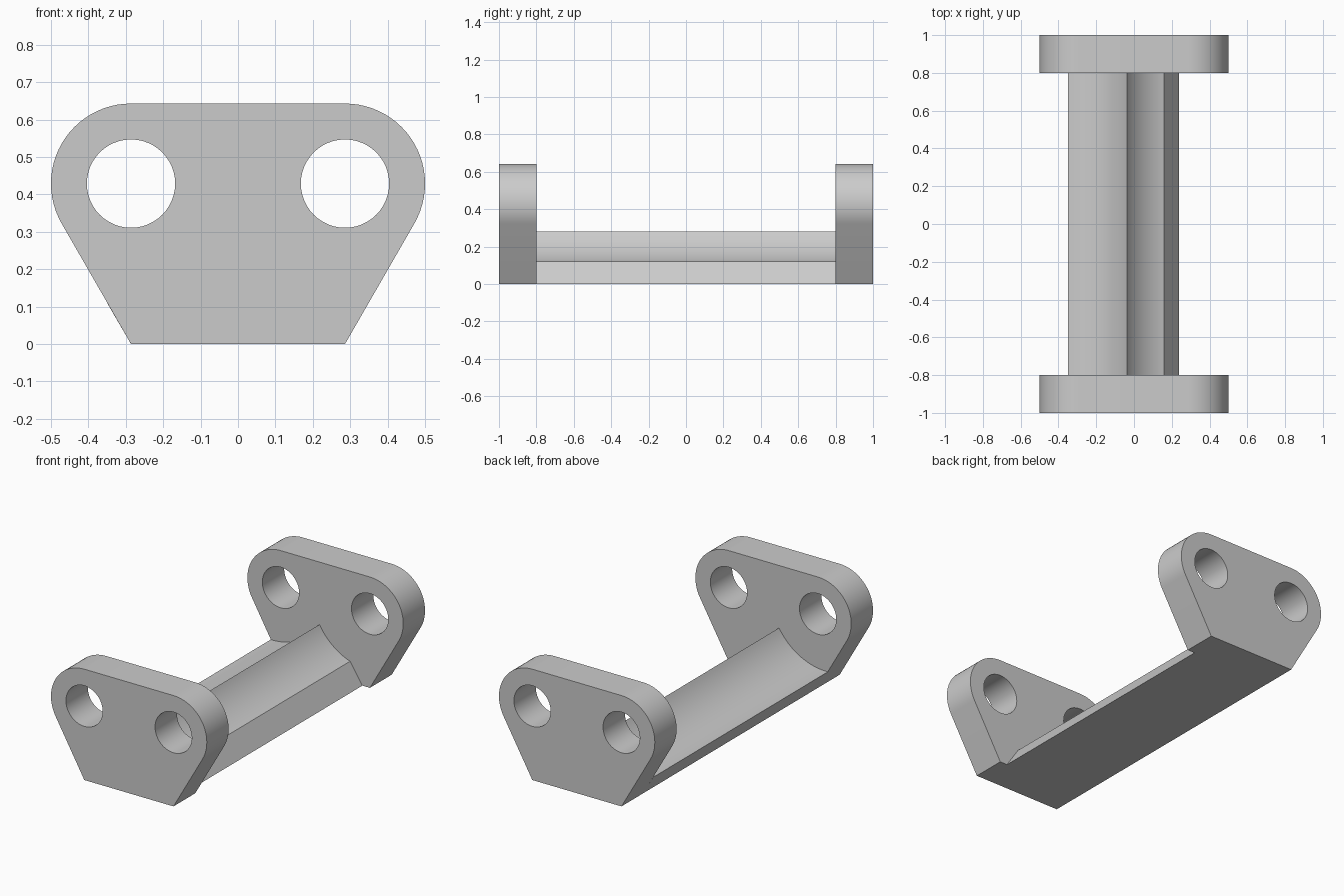
import bpy, bmesh
from math import sin, cos, pi, radians, asin
from mathutils import Vector, Matrix

if "Cube" in bpy.data.objects:
    bpy.data.objects.remove(bpy.data.objects["Cube"], do_unlink=True)

grey = bpy.data.materials.new("grey")
grey.use_nodes = True
colour = (0.6, 0.6, 0.6, 1)
grey.diffuse_color = colour
grey.node_tree.nodes["Principled BSDF"].inputs["Base Color"].default_value = colour


def arc(cx, cz, r, start, end, steps):
    """Points along a circular arc, angles in degrees."""
    angles = [radians(start + (end - start) * i / steps) for i in range(steps + 1)]
    return [(cx + r * cos(a), cz + r * sin(a)) for a in angles]


def hollow_curve(p, q, r, steps=20):
    """Arc from p to q that sags below the chord with radius r."""
    p, q = Vector(p), Vector(q)
    chord = q - p
    half = chord.length / 2
    up = Vector((-chord.y, chord.x)).normalized()
    if up.y < 0:
        up = -up
    centre = (p + q) / 2 + up * (r * r - half * half) ** 0.5
    a, b = p - centre, q - centre
    turn = 2 * asin(half / r) * (1 if a.cross(b) > 0 else -1)
    pts = [centre + Matrix.Rotation(turn * i / steps, 2) @ a for i in range(steps + 1)]
    return [tuple(v) for v in pts]


def extrude_profile(name, loops, depth, y):
    """Fill x-z outlines (later loops are holes) and extrude along y."""
    curve = bpy.data.curves.new(name, "CURVE")
    curve.dimensions = "2D"
    curve.fill_mode = "BOTH"
    curve.extrude = depth / 2
    for loop in loops:
        spline = curve.splines.new("POLY")
        spline.points.add(len(loop) - 1)
        for point, (x, z) in zip(spline.points, loop):
            point.co = (x, z, 0, 1)
        spline.use_cyclic_u = True
    temp = bpy.data.objects.new(name + " outline", curve)
    bpy.context.collection.objects.link(temp)
    bpy.context.view_layer.update()
    mesh = bpy.data.meshes.new_from_object(temp.evaluated_get(bpy.context.evaluated_depsgraph_get()))
    bpy.data.objects.remove(temp, do_unlink=True)
    # Weld the caps to the sides and stand the profile upright
    bm = bmesh.new()
    bm.from_mesh(mesh)
    bmesh.ops.remove_doubles(bm, verts=bm.verts, dist=0.0001)
    bmesh.ops.transform(bm, matrix=Matrix.Translation((0, y, 0)) @ Matrix.Rotation(pi / 2, 4, "X"), verts=bm.verts)
    bmesh.ops.recalc_face_normals(bm, faces=bm.faces)
    bm.to_mesh(mesh)
    bm.free()
    mesh.materials.clear()
    mesh.materials.append(grey)
    obj = bpy.data.objects.new(name, mesh)
    bpy.context.collection.objects.link(obj)
    bpy.ops.object.select_all(action="DESELECT")
    obj.select_set(True)
    bpy.context.view_layer.objects.active = obj
    bpy.ops.object.shade_smooth_by_angle(angle=radians(25))
    return obj


# End plates: rounded upper corners, tapered base, two through holes
hole_x, hole_z, corner_r, hole_r = 0.286, 0.429, 0.214, 0.118
right_side = [(hole_x, 0)] + arc(hole_x, hole_z, corner_r, -30, 90, 24)
plate = right_side + [(-x, z) for x, z in reversed(right_side)]
holes = [arc(s * hole_x, hole_z, hole_r, 0, 352.5, 47) for s in (-1, 1)]
for name, y in (("front_plate", -0.9), ("back_plate", 0.9)):
    extrude_profile(name, [plate] + holes, 0.2, y)

# Connecting bar: ridge with a hollow on each side
ridge = (-0.037, 0.281)
left_edge, right_edge = (-0.35, 0.11), (0.159, 0.12)
bar = [(-hole_x, 0), (0.238, 0)]
bar += hollow_curve(right_edge, ridge, 0.355)
bar += hollow_curve(ridge, left_edge, 0.355)[1:]
extrude_profile("connecting_bar", [bar], 1.6, 0)
